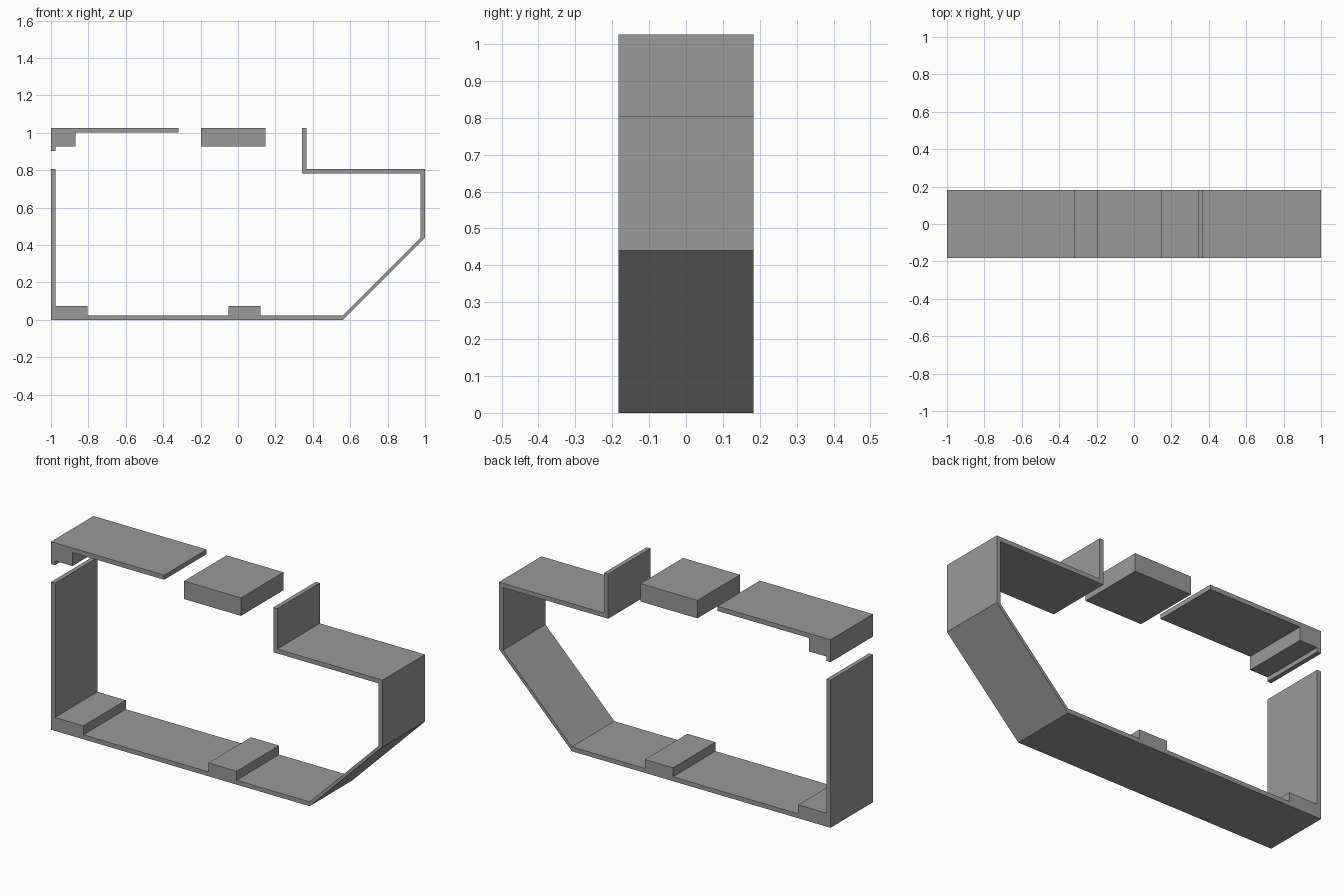
import bpy, bmesh

if "Cube" in bpy.data.objects:
    bpy.data.objects.remove(bpy.data.objects["Cube"])

DEPTH = 0.183  # half depth along y

# Dark grey finish shared by all parts
grey = bpy.data.materials.new("dark_grey")
grey.diffuse_color = (0.32, 0.32, 0.32, 1)
grey.use_nodes = True
grey.node_tree.nodes["Principled BSDF"].inputs["Base Color"].default_value = grey.diffuse_color


def extrude(name, profile):
    """Closed x-z profile extruded from front to back."""
    bm = bmesh.new()
    face = bm.faces.new([bm.verts.new((x, -DEPTH, z)) for x, z in profile])
    ret = bmesh.ops.extrude_face_region(bm, geom=[face])
    verts = [v for v in ret["geom"] if isinstance(v, bmesh.types.BMVert)]
    bmesh.ops.translate(bm, verts=verts, vec=(0, 2 * DEPTH, 0))
    bmesh.ops.recalc_face_normals(bm, faces=bm.faces)
    mesh = bpy.data.meshes.new(name)
    bm.to_mesh(mesh)
    bm.free()
    mesh.materials.append(grey)
    ob = bpy.data.objects.new(name, mesh)
    bpy.context.collection.objects.link(ob)
    return ob


# Left wall, floor with two raised steps, slope, right wall, shelf and upstand
extrude("lower_shell", [
    (-1, 0.805), (-1, 0), (0.56, 0), (1, 0.44), (1, 0.805),
    (0.365, 0.805), (0.365, 1.025), (0.341, 1.025), (0.341, 0.781),
    (0.976, 0.781), (0.976, 0.44), (0.56, 0.024),
    (0.12, 0.024), (0.12, 0.073), (-0.05, 0.073), (-0.05, 0.024),
    (-0.805, 0.024), (-0.805, 0.073), (-0.976, 0.073), (-0.976, 0.805)])

# Upper left roof with stepped corner
extrude("roof_panel", [
    (-1, 1.025), (-1, 0.903), (-0.976, 0.903), (-0.976, 0.927),
    (-0.87, 0.927), (-0.87, 1.0), (-0.317, 1.0), (-0.317, 1.025)])

# Floating block in the roof opening
extrude("roof_block", [
    (-0.197, 0.927), (0.146, 0.927), (0.146, 1.025), (-0.197, 1.025)])
